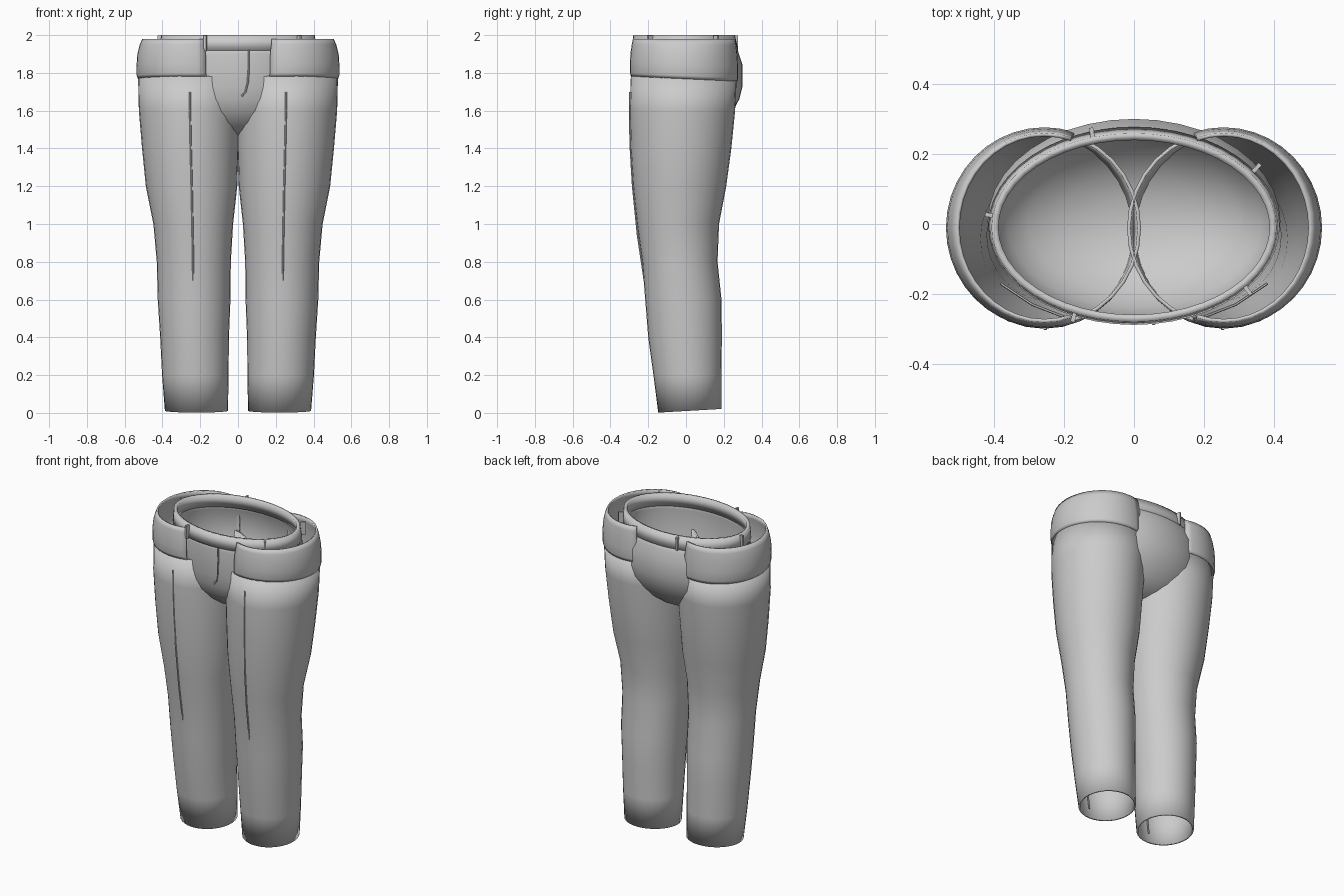
import bpy, bmesh, math
from mathutils import Vector

if "Cube" in bpy.data.objects:
    bpy.data.objects.remove(bpy.data.objects["Cube"])

cloth = bpy.data.materials.new("grey cloth")
cloth.diffuse_color = (0.6, 0.6, 0.6, 1)
cloth.use_nodes = True
cloth.node_tree.nodes["Principled BSDF"].inputs["Base Color"].default_value = cloth.diffuse_color


def finish(ob, thickness=0.0):
    ob.data.materials.append(cloth)
    bpy.ops.object.select_all(action='DESELECT')
    ob.select_set(True)
    bpy.context.view_layer.objects.active = ob
    bpy.ops.object.shade_smooth_by_angle(angle=math.radians(50))
    if thickness:
        mod = ob.modifiers.new("thickness", 'SOLIDIFY')
        mod.thickness = thickness
        mod.offset = -1
    return ob


def loft(name, rings, segs=32, a0=0.0, a1=360.0, tilt=None, thickness=0.01, cap=False):
    """Skin elliptical rings given bottom-up as (z, x_min, x_max, y_min, y_max)."""
    bm = bmesh.new()
    closed = a1 - a0 >= 360
    n = segs if closed else segs + 1
    rows = []
    for z, xa, xb, ya, yb in rings:
        row = []
        for i in range(n):
            a = math.radians(a0 + (a1 - a0) * i / segs)
            x = (xa + xb) / 2 + (xb - xa) / 2 * math.cos(a)
            y = (ya + yb) / 2 + (yb - ya) / 2 * math.sin(a)
            row.append(bm.verts.new((x, y, z + (tilt(z, y) if tilt else 0))))
        rows.append(row)
    for lo, hi in zip(rows, rows[1:]):
        for i in range(segs):
            j = (i + 1) % n
            bm.faces.new((lo[i], lo[j], hi[j], hi[i]))
    if cap:
        bm.faces.new(rows[0][::-1])
    me = bpy.data.meshes.new(name)
    bm.to_mesh(me)
    bm.free()
    ob = bpy.data.objects.new(name, me)
    bpy.context.collection.objects.link(ob)
    return finish(ob, thickness)


def seam(name, points, radius=0.005):
    """Thin raised cord along a path."""
    cu = bpy.data.curves.new(name, 'CURVE')
    cu.dimensions = '3D'
    cu.bevel_depth = radius
    cu.bevel_resolution = 1
    cu.use_fill_caps = True
    sp = cu.splines.new('POLY')
    sp.points.add(len(points) - 1)
    for p, co in zip(sp.points, points):
        p.co = (*co, 1)
    ob = bpy.data.objects.new(name, cu)
    bpy.context.collection.objects.link(ob)
    bpy.ops.object.select_all(action='DESELECT')
    ob.select_set(True)
    bpy.context.view_layer.objects.active = ob
    bpy.ops.object.convert(target='MESH')
    return finish(bpy.context.object)


def flip(rings, s):
    return [(z, min(s * a, s * b), max(s * a, s * b), c, d) for z, a, b, c, d in rings]


leg_rings = [
    (0.01, 0.053, 0.387, -0.147, 0.187),
    (0.20, 0.050, 0.402, -0.172, 0.187),
    (0.40, 0.048, 0.412, -0.200, 0.190),
    (0.60, 0.040, 0.425, -0.216, 0.188),
    (0.80, 0.038, 0.430, -0.232, 0.167),
    (1.00, 0.026, 0.448, -0.260, 0.175),
    (1.20, 0.004, 0.488, -0.281, 0.213),
    (1.40, -0.003, 0.508, -0.294, 0.240),
    (1.60, -0.012, 0.525, -0.299, 0.260),
    (1.77, -0.020, 0.529, -0.292, 0.268),
]
hip_rings = [
    (1.768, -0.025, 0.530, -0.292, 0.272),
    (1.785, -0.025, 0.536, -0.296, 0.276),
    (1.84, -0.025, 0.537, -0.297, 0.276),
    (1.90, -0.020, 0.533, -0.294, 0.272),
    (1.95, -0.005, 0.520, -0.287, 0.266),
    (1.98, 0.005, 0.507, -0.281, 0.260),
]


def leg_tilt(z, y):
    # cuff rises to the back, top edge drops to the back
    return 0.06 * y * max(0, 1 - z / 0.3) - 0.045 * y * max(0, (z - 1.6) / 0.17)


def hip_tilt(z, y):
    return -0.045 * y * max(0, (1.98 - z) / 0.21)


for s, side in ((-1, "right"), (1, "left")):
    loft(side + "_leg", flip(leg_rings, s), tilt=leg_tilt)
    mid = 0 if s > 0 else 180
    loft(side + "_hip", flip(hip_rings, s), 24, mid - 108, mid + 108, hip_tilt)
    # pressed crease down the front, sinking into the cloth below the knee
    seam(side + "_crease", [(s * 0.255, -0.297, 1.70), (s * 0.253, -0.298, 1.55),
                            (s * 0.250, -0.294, 1.40), (s * 0.245, -0.282, 1.20),
                            (s * 0.240, -0.256, 0.94), (s * 0.235, -0.205, 0.60),
                            (s * 0.225, -0.135, 0.06)])
    # pocket edge hidden behind the hip
    seam(side + "_pocket", [(s * 0.20, -0.265, 1.78), (s * 0.29, -0.23, 1.74),
                            (s * 0.38, -0.17, 1.70)], 0.004)

# Seat bowl joining the legs
loft("seat", [
    (1.458, -0.03, 0.03, -0.02, 0.02),
    (1.468, -0.13, 0.13, -0.085, 0.085),
    (1.495, -0.22, 0.22, -0.145, 0.15),
    (1.54, -0.31, 0.31, -0.200, 0.205),
    (1.60, -0.37, 0.37, -0.246, 0.250),
    (1.66, -0.40, 0.40, -0.268, 0.282),
    (1.73, -0.415, 0.415, -0.280, 0.300),
    (1.84, -0.418, 0.418, -0.285, 0.300),
    (1.90, -0.412, 0.412, -0.283, 0.280),
    (1.95, -0.405, 0.405, -0.279, 0.266),
], 40, cap=True)

# Waistband
loft("waistband", [(1.92, -0.416, 0.416, -0.288, 0.277),
                   (2.00, -0.407, 0.407, -0.279, 0.259)], 48, thickness=0.02)

# Belt loops spaced around the waistband
for k, (x, y) in enumerate([(-0.12, 0.26), (0.35, 0.16), (-0.41, 0.025),
                            (0.325, -0.19), (-0.172, -0.265)]):
    bpy.ops.mesh.primitive_cube_add(size=1, location=(x, y, 1.957))
    ob = bpy.context.object
    ob.name = "belt_loop_%d" % (k + 1)
    ob.scale = (0.03, 0.012, 0.082)
    ob.rotation_euler.z = math.atan2(y / 0.27 ** 2, x / 0.41 ** 2)
    finish(ob)

# Fly seam
seam("fly_seam", [(0.057, -0.284, 1.92), (0.057, -0.284, 1.82), (0.052, -0.281, 1.75),
                  (0.040, -0.275, 1.70), (0.018, -0.270, 1.675)])
